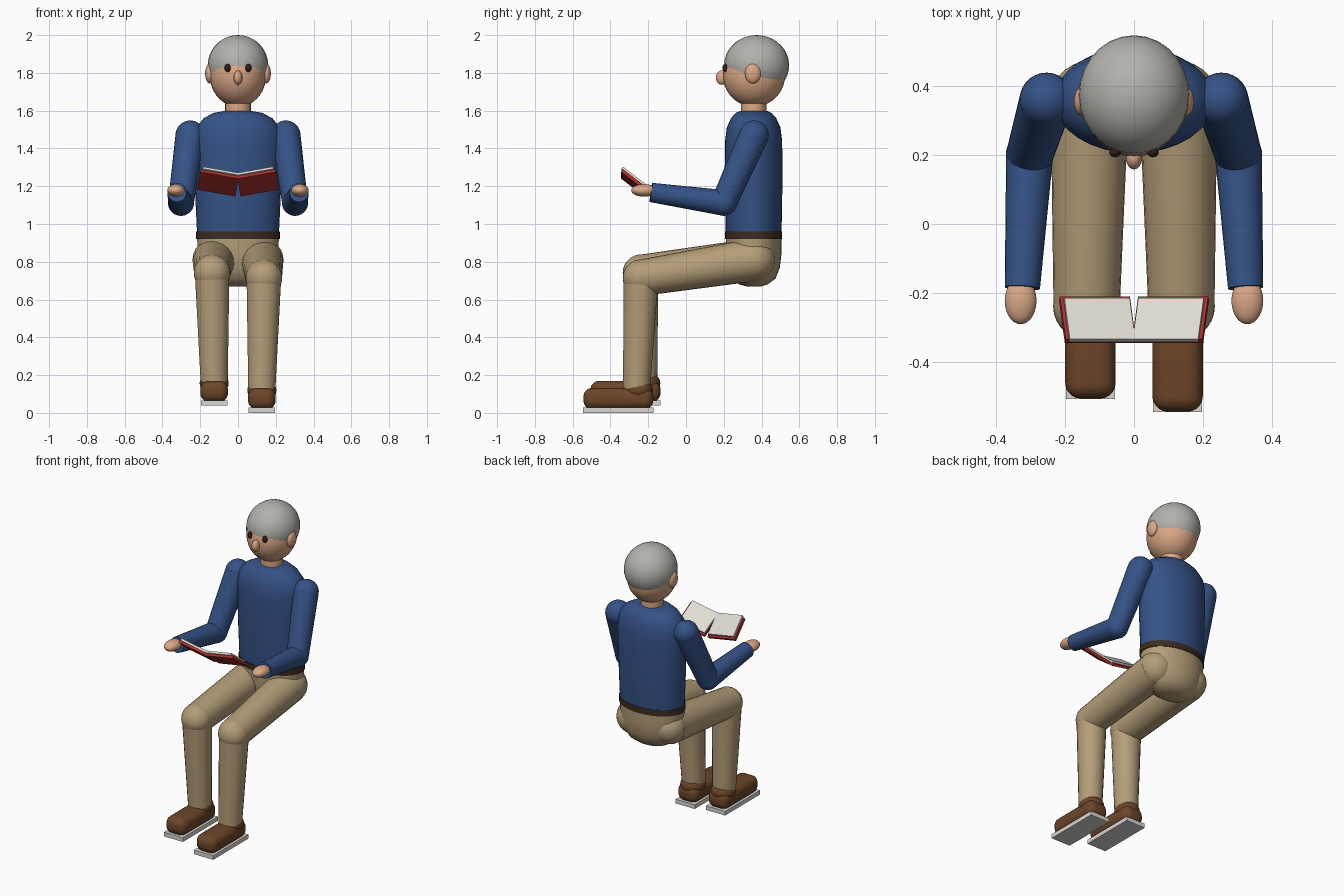
import bpy
import bmesh
from math import radians, cos, sin, tau
from mathutils import Matrix, Vector

cube = bpy.data.objects.get("Cube")
if cube:
    bpy.data.objects.remove(cube, do_unlink=True)


def material(name, r, g, b):
    mat = bpy.data.materials.new(name)
    mat.use_nodes = True
    mat.diffuse_color = (r, g, b, 1)
    bsdf = mat.node_tree.nodes["Principled BSDF"]
    bsdf.inputs["Base Color"].default_value = (r, g, b, 1)
    bsdf.inputs["Roughness"].default_value = 0.8
    return mat


SKIN = material("skin", 0.71, 0.39, 0.24)
HAIR = material("grey hair", 0.45, 0.44, 0.41)
EYE = material("dark eye", 0.03, 0.013, 0.01)
SHIRT = material("blue sweater", 0.035, 0.085, 0.24)
TROUSERS = material("khaki cloth", 0.46, 0.34, 0.19)
BELT = material("belt leather", 0.045, 0.025, 0.016)
SHOE = material("brown leather", 0.15, 0.06, 0.022)
SOLE = material("pale sole", 0.70, 0.68, 0.64)
COVER = material("red cover", 0.40, 0.03, 0.027)
PAPER = material("paper", 0.74, 0.72, 0.65)


def finish(name, bm, mat, angle=40):
    bmesh.ops.recalc_face_normals(bm, faces=bm.faces[:])
    mesh = bpy.data.meshes.new(name)
    bm.to_mesh(mesh)
    bm.free()
    mesh.materials.append(mat)
    mesh.polygons.foreach_set("use_smooth", [True] * len(mesh.polygons))
    mesh.set_sharp_from_angle(angle=radians(angle))
    obj = bpy.data.objects.new(name, mesh)
    bpy.context.collection.objects.link(obj)
    return obj


def ellipsoid(name, centre, radii, mat):
    bm = bmesh.new()
    m = Matrix.Translation(centre) @ Matrix.Diagonal((*radii, 1))
    bmesh.ops.create_uvsphere(bm, u_segments=28, v_segments=18, radius=1, matrix=m)
    return finish(name, bm, mat)


def ball(name, centre, r, mat):
    return ellipsoid(name, centre, (r, r, r), mat)


def limb(name, a, b, ra, rb, mat):
    """Tapered tube from a to b."""
    a, b = Vector(a), Vector(b)
    d = b - a
    m = Matrix.Translation((a + b) / 2) @ d.to_track_quat("Z", "Y").to_matrix().to_4x4()
    bm = bmesh.new()
    bmesh.ops.create_cone(bm, cap_ends=True, segments=24, radius1=ra, radius2=rb,
                          depth=d.length, matrix=m)
    return finish(name, bm, mat)


def loft(name, rings, y, mat, n=32):
    """Stack of elliptical rings given as (z, x radius, y radius)."""
    bm = bmesh.new()
    loops = [[bm.verts.new((rx * cos(tau * i / n), y + ry * sin(tau * i / n), z))
              for i in range(n)] for z, rx, ry in rings]
    for low, high in zip(loops, loops[1:]):
        for i in range(n):
            j = (i + 1) % n
            bm.faces.new((low[i], low[j], high[j], high[i]))
    bm.faces.new(loops[0])
    bm.faces.new(loops[-1])
    return finish(name, bm, mat)


def box(name, matrix, size, mat, bevel=0, segments=1):
    bm = bmesh.new()
    bmesh.ops.create_cube(bm, size=1, matrix=Matrix.Diagonal((*size, 1)))
    if bevel:
        bmesh.ops.bevel(bm, geom=bm.edges[:], offset=bevel, segments=segments,
                        profile=0.5, affect="EDGES")
    bm.transform(matrix)
    return finish(name, bm, mat)


# Head
Y = 0.358
ellipsoid("head", (0, 0.36, 1.79), (0.15, 0.165, 0.17), SKIN)
ellipsoid("hair", (0, 0.374, 1.84), (0.16, 0.172, 0.16), HAIR)
ellipsoid("nose", (0, 0.19, 1.775), (0.023, 0.032, 0.038), SKIN)
limb("neck", (0, Y, 1.56), (0, Y, 1.69), 0.068, 0.068, SKIN)

# Trunk
loft("torso", [(0.93, 0.216, 0.147), (1.1, 0.224, 0.151), (1.3, 0.231, 0.153),
               (1.44, 0.232, 0.151), (1.51, 0.222, 0.142), (1.56, 0.182, 0.12),
               (1.588, 0.13, 0.095), (1.597, 0.08, 0.075)], Y, SHIRT)
loft("belt", [(0.92, 0.223, 0.151), (0.96, 0.223, 0.151)], Y, BELT)
loft("pelvis", [(0.67, 0.06, 0.04), (0.68, 0.11, 0.075), (0.71, 0.16, 0.115),
                (0.77, 0.2, 0.139), (0.84, 0.215, 0.147), (0.93, 0.216, 0.147)],
     Y, TROUSERS)

for side, s in (("left", 1), ("right", -1)):
    # Face details
    ellipsoid(side + "_ear", (s * 0.15, 0.354, 1.797), (0.024, 0.042, 0.053), SKIN)
    ellipsoid(side + "_eye", (s * 0.055, 0.207, 1.826), (0.016, 0.014, 0.022), EYE)

    # Arm
    shoulder = (s * 0.253, 0.36, 1.47)
    elbow = (s * 0.302, 0.2, 1.112)
    wrist = (s * 0.323, -0.185, 1.167)
    ball(side + "_shoulder", shoulder, 0.078, SHIRT)
    limb(side + "_upper_arm", shoulder, elbow, 0.078, 0.068, SHIRT)
    ball(side + "_elbow", elbow, 0.069, SHIRT)
    limb(side + "_forearm", elbow, wrist, 0.068, 0.051, SHIRT)
    ellipsoid(side + "_hand", (s * 0.328, -0.222, 1.178), (0.046, 0.068, 0.033), SKIN)

    # Leg, with the right foot drawn back and raised
    lift = 0 if s > 0 else 0.038
    hip = (s * 0.128, 0.36, 0.81)
    knee = (s * 0.137, -0.238, 0.715 + lift * 0.7)
    ankle = (s * 0.126, -0.262 + lift, 0.12 + lift)
    ball(side + "_hip", hip, 0.112, TROUSERS)
    limb(side + "_thigh", hip, knee, 0.113, 0.096, TROUSERS)
    ball(side + "_knee", knee, 0.097, TROUSERS)
    limb(side + "_shin", knee, ankle, 0.092, 0.072, TROUSERS)

    # Shoe
    foot = Vector((s * 0.126, -0.358 + lift, lift))
    ellipsoid(side + "_shoe_collar", Vector(ankle) + Vector((0, 0.008, 0)),
              (0.077, 0.08, 0.06), SHOE)
    box(side + "_shoe", Matrix.Translation(foot + Vector((0, 0, 0.076))),
        (0.146, 0.37, 0.112), SHOE, 0.045, 5)
    box(side + "_sole", Matrix.Translation(foot + Vector((0, 0, 0.014))),
        (0.142, 0.372, 0.028), SOLE)

    # Open book, one tilted half per side
    tilt = (Matrix.Translation((s * 0.106, -0.277, 1.218))
            @ Matrix.Rotation(radians(-10 * s), 4, "Y")
            @ Matrix.Rotation(radians(-38), 4, "X"))
    box(side + "_book_cover", tilt, (0.206, 0.155, 0.018), COVER)
    box(side + "_book_pages", tilt @ Matrix.Translation((-s * 0.003, -0.012, 0.014)),
        (0.192, 0.152, 0.014), PAPER)
